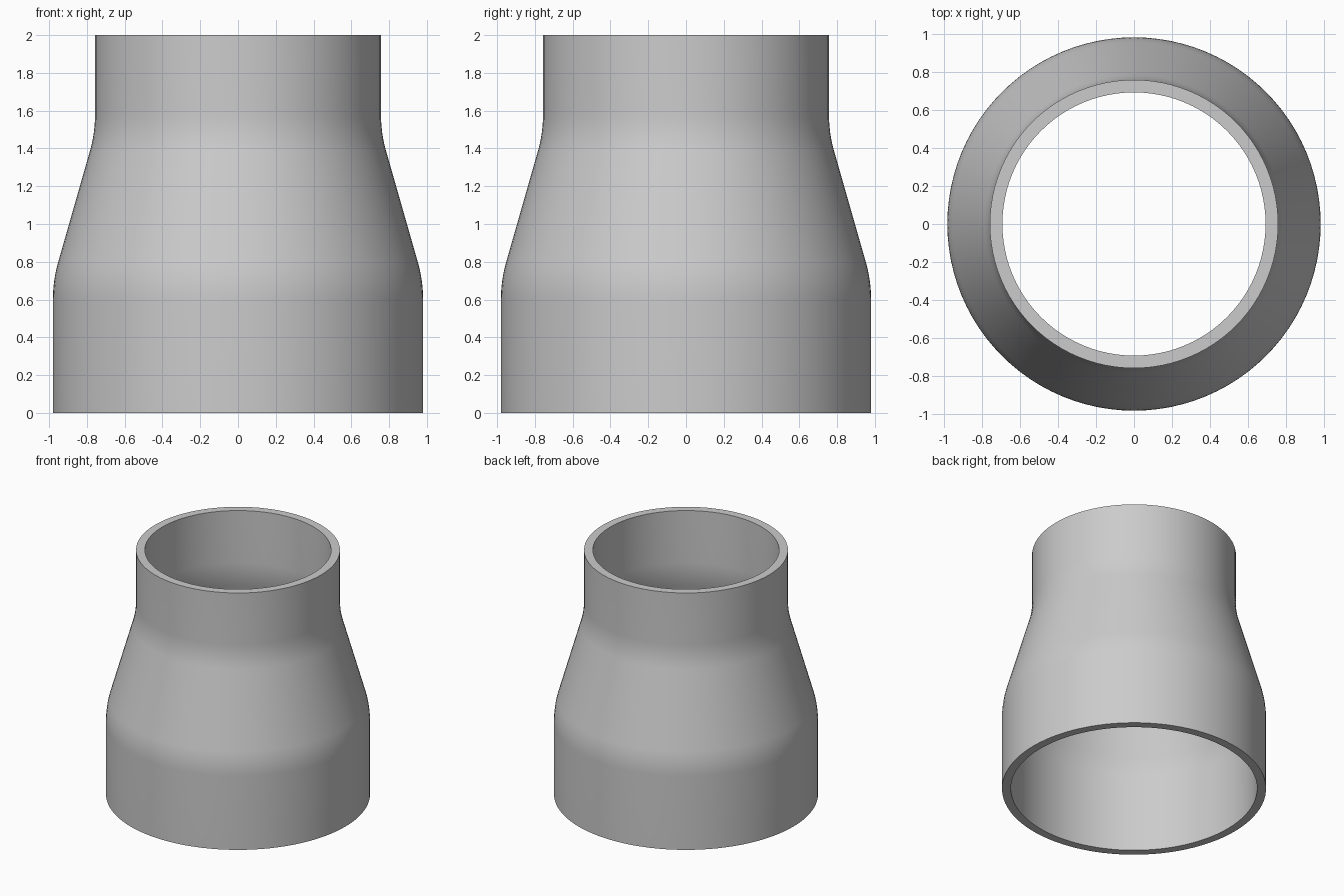
import bpy, bmesh, math
from mathutils import Vector

cube = bpy.data.objects.get("Cube")
if cube:
    bpy.data.objects.remove(cube, do_unlink=True)

SEGMENTS = 96
WALL = 0.066
R_BOTTOM, R_TOP, HEIGHT = 0.98, 0.757, 2.0
Z_LOW, Z_HIGH = 0.70, 1.48      # corners of the taper
TANGENT = 0.10                  # length of each bend either side of its corner
BEND_STEPS = 8

slope = math.atan2(R_BOTTOM - R_TOP, Z_HIGH - Z_LOW)
bend_radius = TANGENT / math.tan(slope / 2)


def wall_profile(inset):
    """Radius/height points from bottom to top, moved inward by inset."""
    points = [(R_BOTTOM - inset, 0)]
    angles = [slope * i / BEND_STEPS for i in range(BEND_STEPS + 1)]
    # lower bend, curving inward
    cx, cz, r = R_BOTTOM - bend_radius, Z_LOW - TANGENT, bend_radius - inset
    points += [(cx + r * math.cos(a), cz + r * math.sin(a)) for a in angles]
    # upper bend, curving back to vertical
    cx, cz, r = R_TOP + bend_radius, Z_HIGH + TANGENT, bend_radius + inset
    points += [(cx - r * math.cos(a), cz - r * math.sin(a)) for a in reversed(angles)]
    points.append((R_TOP - inset, HEIGHT))
    return points


# Closed wall section, spun around the vertical axis
section = wall_profile(0) + wall_profile(WALL)[::-1]
bm = bmesh.new()
verts = [bm.verts.new((r, 0, z)) for r, z in section]
edges = [bm.edges.new((v, verts[(i + 1) % len(verts)])) for i, v in enumerate(verts)]
bmesh.ops.spin(bm, geom=verts + edges, cent=Vector(), axis=(0, 0, 1),
               angle=math.tau, steps=SEGMENTS)
bmesh.ops.remove_doubles(bm, verts=bm.verts[:], dist=0.0001)
bmesh.ops.recalc_face_normals(bm, faces=bm.faces[:])
mesh = bpy.data.meshes.new("pipe_reducer")
bm.to_mesh(mesh)
bm.free()

reducer = bpy.data.objects.new("pipe_reducer", mesh)
bpy.context.collection.objects.link(reducer)

# Plain grey finish
grey = bpy.data.materials.new("plain_grey")
grey.use_nodes = True
colour = (0.6, 0.6, 0.6, 1)
grey.diffuse_color = colour
grey.node_tree.nodes["Principled BSDF"].inputs["Base Color"].default_value = colour
mesh.materials.append(grey)

# Smooth walls with crisp rims
bpy.ops.object.select_all(action="DESELECT")
reducer.select_set(True)
bpy.context.view_layer.objects.active = reducer
bpy.ops.object.shade_smooth_by_angle(angle=math.radians(30))
